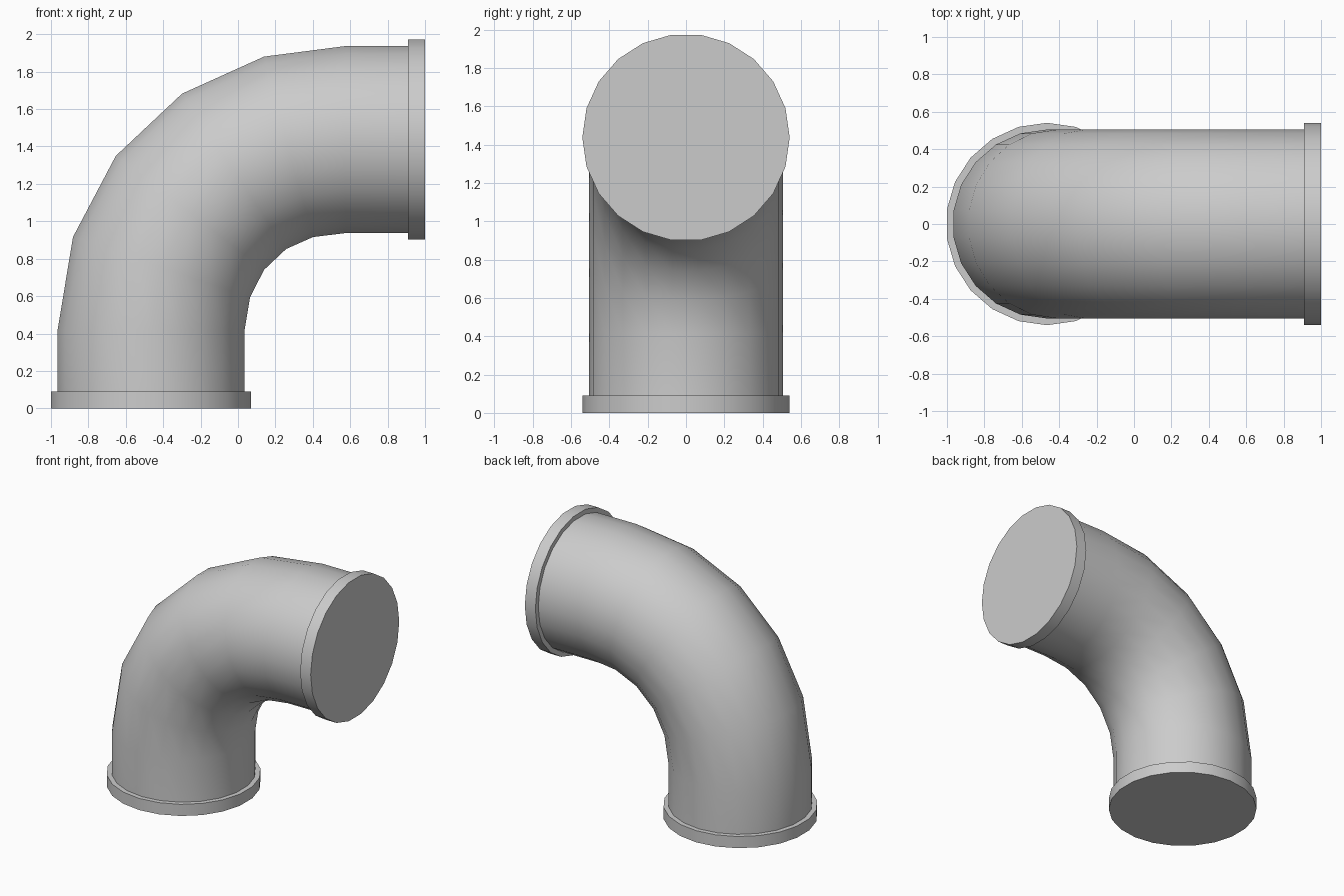
import bpy, bmesh
from math import sin, cos, pi, radians
from mathutils import Vector

if "Cube" in bpy.data.objects:
    bpy.data.objects.remove(bpy.data.objects["Cube"], do_unlink=True)

SIDES = 22
PIPE_R, FLANGE_R, FLANGE_T = 0.505, 0.541, 0.09
BASE_X, OUT_Z = -0.465, 1.437

grey = bpy.data.materials.new("pipe grey")
grey.use_nodes = True
grey.diffuse_color = (0.6, 0.6, 0.6, 1)
grey.node_tree.nodes["Principled BSDF"].inputs["Base Color"].default_value = grey.diffuse_color


def loft(name, stations, radius, capped):
    """Skin rings placed at (x, z, tilt in degrees) along a path in the xz plane."""
    bm = bmesh.new()
    rings = []
    for x, z, tilt in stations:
        a = radians(tilt)
        outward = Vector((-cos(a), 0, sin(a)))
        ring = []
        for k in range(SIDES):
            t = (k + 0.5) * 2 * pi / SIDES
            side = Vector((0, sin(t), 0))
            ring.append(bm.verts.new(Vector((x, 0, z)) + radius * (cos(t) * outward + side)))
        rings.append(ring)
    for low, high in zip(rings, rings[1:]):
        for k in range(SIDES):
            n = (k + 1) % SIDES
            bm.faces.new((low[k], high[k], high[n], low[n]))
    if capped:
        bm.faces.new(rings[0])
        bm.faces.new(rings[-1][::-1])
    # Orient the skin away from the path
    bm.normal_update()
    first = bm.faces[:][0]
    centre = Vector((stations[0][0], 0, stations[0][1]))
    if first.normal.dot(first.calc_center_median() - centre) < 0:
        bmesh.ops.reverse_faces(bm, faces=bm.faces[:])
    mesh = bpy.data.meshes.new(name)
    bm.to_mesh(mesh)
    bm.free()
    mesh.materials.append(grey)
    obj = bpy.data.objects.new(name, mesh)
    bpy.context.collection.objects.link(obj)
    bpy.ops.object.select_all(action="DESELECT")
    obj.select_set(True)
    bpy.context.view_layer.objects.active = obj
    bpy.ops.object.shade_smooth_by_angle(angle=radians(30))
    return obj


# Bent pipe: straight run up, five-step bend, straight run out
bend = [(BASE_X, 0.417, 0), (-0.409, 0.755, 18.8), (-0.257, 1.045, 37.5),
        (-0.021, 1.267, 56.2), (0.27, 1.398, 74.8), (0.575, OUT_Z, 90)]
loft("elbow_pipe", [(BASE_X, 0.08, 0)] + bend + [(0.92, OUT_Z, 90)], PIPE_R, False)

# Closed collars on both ends
loft("base_flange", [(BASE_X, 0, 0), (BASE_X, FLANGE_T, 0)], FLANGE_R, True)
loft("outlet_flange", [(1 - FLANGE_T, OUT_Z, 90), (1, OUT_Z, 90)], FLANGE_R, True)
